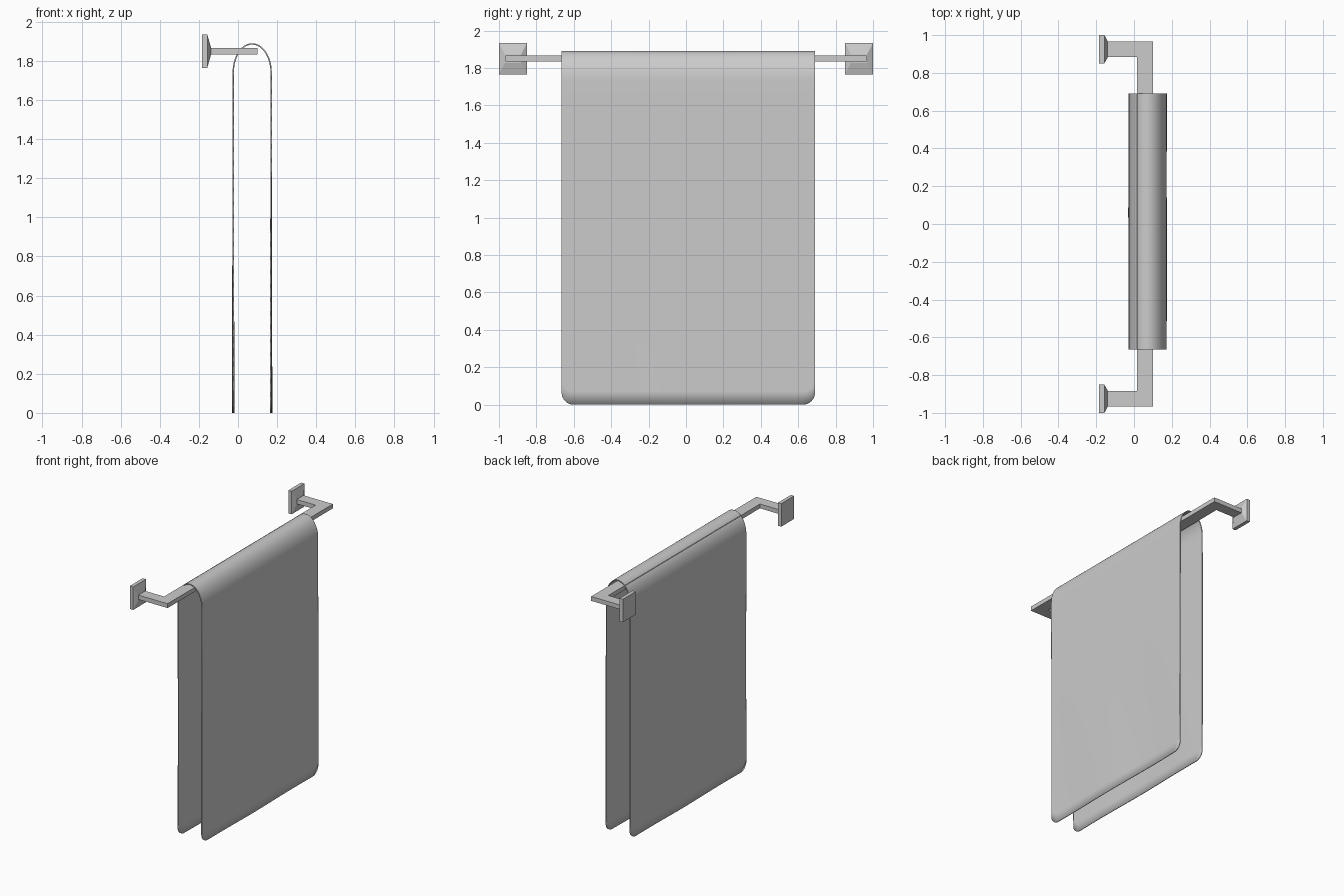
import bpy, math

if "Cube" in bpy.data.objects:
    bpy.data.objects.remove(bpy.data.objects["Cube"])


def make_object(name, verts, faces):
    mesh = bpy.data.meshes.new(name)
    mesh.from_pydata(verts, [], faces)
    mesh.update()
    ob = bpy.data.objects.new(name, mesh)
    bpy.context.collection.objects.link(ob)
    return ob


def smooth(ob, degrees):
    bpy.ops.object.select_all(action='DESELECT')
    bpy.context.view_layer.objects.active = ob
    ob.select_set(True)
    bpy.ops.object.shade_smooth_by_angle(angle=math.radians(degrees))


BAR_Z, BAR_H = 1.85, 0.016

# Flat U-shaped rail: outline seen from above, extruded in z
half = [(-0.14, 0.965), (0.10, 0.965), (0.015, 0.885), (-0.14, 0.885)]
outer = [half[0], half[1]]
inner = [half[2], half[3]]
loop = (outer + [(x, -y) for x, y in reversed(outer)]
        + [(x, -y) for x, y in reversed(inner)] + inner)
n = len(loop)
verts = [(x, y, BAR_Z - BAR_H) for x, y in loop] + [(x, y, BAR_Z + BAR_H) for x, y in loop]
sides = [(i, i + n, (i + 1) % n + n, (i + 1) % n) for i in range(n)]
# quads for the two arms and the long bar, split on the mitred corners
caps = [(0, 1, 6, 7), (1, 2, 5, 6), (2, 3, 4, 5)]
make_object("towel_rail", verts,
            sides + caps + [tuple(i + n for i in reversed(c)) for c in caps])

# Wall plates: square slab with a tapered face meeting the arm
sections = [(-0.184, 0.075, 0.085), (-0.157, 0.075, 0.085), (-0.139, 0.043, 0.022)]
for side, name in ((1, "wall_plate_left"), (-1, "wall_plate_right")):
    verts, faces = [], []
    for x, hy, hz in sections:
        verts += [(x, side * 0.925 + a * hy, BAR_Z + b * hz)
                  for a, b in ((-1, -1), (1, -1), (1, 1), (-1, 1))]
    for s in range(len(sections) - 1):
        for i in range(4):
            j = (i + 1) % 4
            faces.append((s * 4 + i, s * 4 + j, s * 4 + 4 + j, s * 4 + 4 + i))
    faces += [(3, 2, 1, 0), (8, 9, 10, 11)]
    make_object(name, verts, faces)

# Towel: thin sheet over the rail, rounded bottom corners and slight sway
Y0, Y1, R = -0.665, 0.69, 0.065
CX, HALF, ARCH_Z, ARCH_H = 0.0725, 0.097, 1.74, 0.147
LEG, ARC, MID = 24, 24, 40
corner = [R * (1 - math.cos(math.pi / 2 * i / 8)) for i in range(8)]
columns = [Y0 + d for d in corner]
columns += [Y0 + R + (Y1 - Y0 - 2 * R) * i / MID for i in range(MID + 1)]
columns += [Y1 - d for d in reversed(corner)]

verts, faces = [], []
for y in columns:
    d = min(y - Y0, Y1 - y, R)
    low = R - math.sqrt(max(R * R - (R - d) ** 2, 0))

    def leg(sign, t):
        sway = 0.0025 * (1 - t) * math.sin(7 * y + 2 * sign + 3 * t)
        return (CX + sign * HALF + sway, y, low + (ARCH_Z - low) * t)

    verts += [leg(-1, i / LEG) for i in range(LEG)]
    for i in range(ARC + 1):
        a = math.pi * i / ARC
        verts.append((CX - HALF * math.cos(a), y, ARCH_Z + ARCH_H * math.sin(a)))
    verts += [leg(1, i / LEG) for i in reversed(range(LEG))]
rows = 2 * LEG + ARC + 1
for c in range(len(columns) - 1):
    for r in range(rows - 1):
        k = c * rows + r
        faces.append((k, k + 1, k + rows + 1, k + rows))
towel = make_object("towel", verts, faces)
smooth(towel, 40)
thick = towel.modifiers.new("thickness", 'SOLIDIFY')
thick.thickness = 0.007
thick.offset = 0
